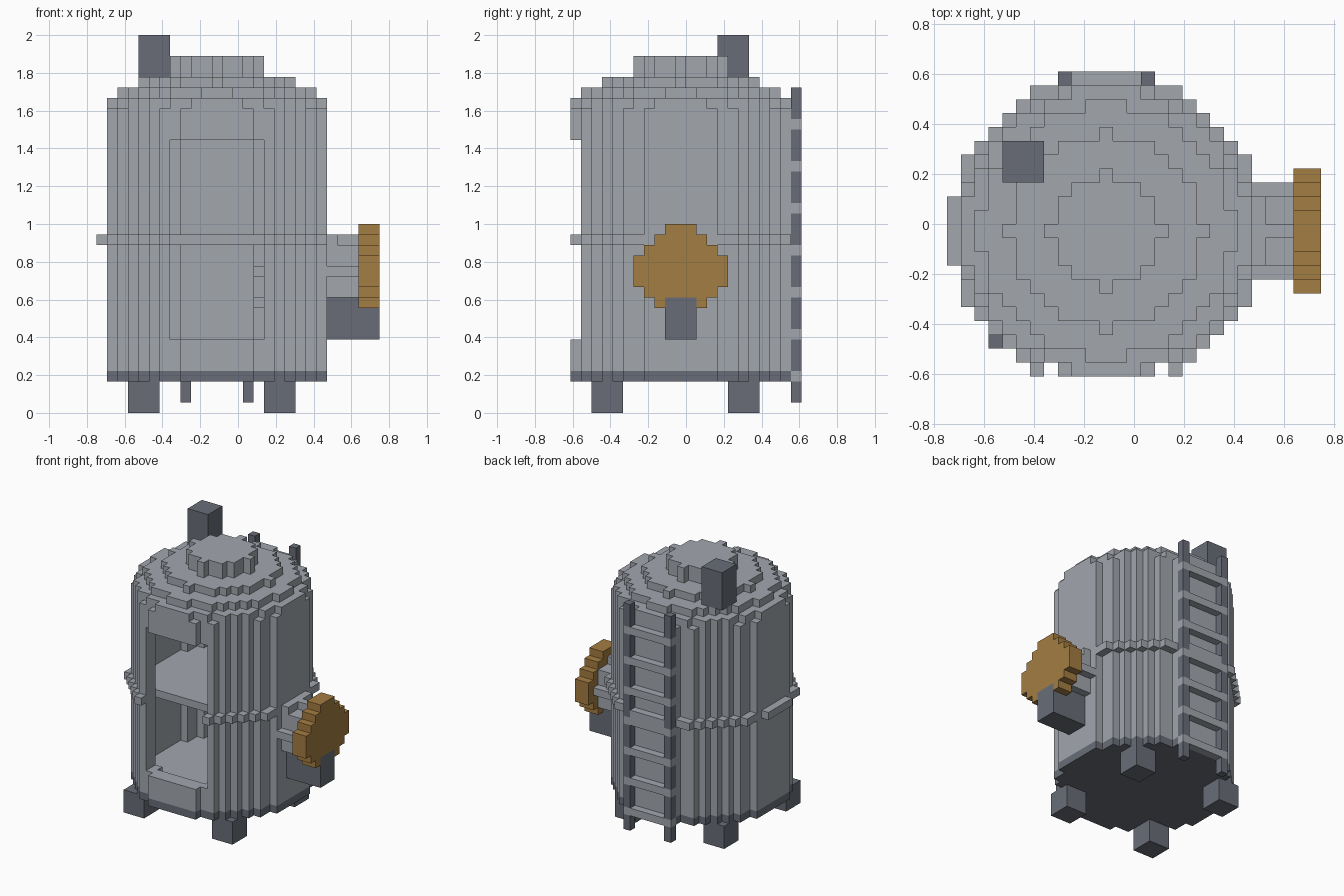
import bpy
import bmesh
import math
from mathutils import Vector

if "Cube" in bpy.data.objects:
    bpy.data.objects.remove(bpy.data.objects["Cube"])

U = 1 / 18                              # size of one block
ORIGIN = Vector((-13.5, -11, 0))        # block grid corner
CX, CY = 11.5, 10.5                     # tank axis on the block grid
AXLE_Z = 13.5                           # height of the valve axle


def material(name, color):
    m = bpy.data.materials.new(name)
    m.use_nodes = True
    m.diffuse_color = (*color, 1)
    bsdf = next(n for n in m.node_tree.nodes if n.type == 'BSDF_PRINCIPLED')
    bsdf.inputs["Base Color"].default_value = (*color, 1)
    bsdf.inputs["Roughness"].default_value = 0.8
    return m


LIGHT = material("light_grey_metal", (0.36, 0.385, 0.42))
DARK = material("dark_grey_metal", (0.138, 0.152, 0.185))
BRASS = material("brass", (0.37, 0.205, 0.054))


def extrude(name, base, offset, mat):
    """Extrude a flat outline, given in blocks, into a solid part."""
    bm = bmesh.new()
    face = bm.faces.new([bm.verts.new((Vector(p) + ORIGIN) * U) for p in base])
    top = bmesh.ops.extrude_face_region(bm, geom=[face], use_keep_orig=True)
    verts = [g for g in top["geom"] if isinstance(g, bmesh.types.BMVert)]
    bmesh.ops.translate(bm, verts=verts, vec=Vector(offset) * U)
    bmesh.ops.recalc_face_normals(bm, faces=bm.faces)
    mesh = bpy.data.meshes.new(name)
    bm.to_mesh(mesh)
    bm.free()
    mesh.materials.append(mat)
    obj = bpy.data.objects.new(name, mesh)
    bpy.context.collection.objects.link(obj)
    return obj


def block(name, x, y, z, mat):
    """Box between block coordinates."""
    base = [(x[0], y[0], z[0]), (x[1], y[0], z[0]), (x[1], y[1], z[0]), (x[0], y[1], z[0])]
    return extrude(name, base, (0, 0, z[1] - z[0]), mat)


def stepped_circle(r2):
    """Outline of the blocks whose squared distance is at most r2."""
    n = math.isqrt(r2)
    right = []
    for row in range(-n, n + 1):
        w = math.isqrt(r2 - row * row) + 0.5
        for p in ((w, row - 0.5), (w, row + 0.5)):
            if len(right) > 1 and right[-1][0] == right[-2][0] == w:
                right.pop()             # merge collinear points
            if not right or right[-1] != p:
                right.append(p)
    return right + [(-a, b) for a, b in reversed(right)]


def disc(name, r2, z0, z1, mat):
    """Stepped disc around the tank axis."""
    return extrude(name, [(CX + a, CY + b, z0) for a, b in stepped_circle(r2)], (0, 0, z1 - z0), mat)


def side_disc(name, r2, x0, x1, mat):
    """Stepped disc around the valve axle."""
    return extrude(name, [(x0, CY + a, AXLE_Z + b) for a, b in stepped_circle(r2)], (x1 - x0, 0, 0), mat)


def cut(obj, cutter):
    """Subtract the cutter and discard it."""
    cutter.hide_render = True
    mod = obj.modifiers.new("cut", 'BOOLEAN')
    mod.operation = 'DIFFERENCE'
    mod.solver = 'EXACT'
    mod.object = cutter
    bpy.context.view_layer.objects.active = obj
    bpy.ops.object.modifier_apply(modifier=mod.name)
    bpy.data.objects.remove(cutter)


# Base plate and hollow tank with a doorway
disc("base_plate", 110, 3, 4, DARK)
wall = disc("tank_wall", 110, 4, 29, LIGHT)
cut(wall, disc("cavity_cutter", 76, 5, 28, LIGHT))
cut(wall, block("door_cutter", (7, 16), (-3, 4), (7, 26), LIGHT))

# Outer band that carries on inside as a shelf
band = disc("band_and_shelf", 126, 16, 17, LIGHT)
cut(band, block("door_cutter", (7, 16), (-3, 3), (7, 26), LIGHT))

# Stepped lid
for name, r2, z0, z1 in (("rim", 104, 29, 30), ("lid_lower", 82, 30, 31),
                         ("lid_middle", 49, 31, 32), ("lid_cap", 16, 32, 34)):
    disc(name, r2, z0, z1, LIGHT)

# Chimney
block("chimney", (4, 7), (14, 17), (31, 36), DARK)

# Feet
for side, x in (("right", 3), ("left", 16)):
    for end, y in (("front", 2), ("back", 15)):
        block(f"foot_{end}_{side}", (x, x + 3), (y, y + 3), (0, 3), DARK)

# Ladder: rungs run through the rails
rungs = range(3, 28, 4)
for k in rungs:
    block("ladder_rung", (8, 15), (21, 22), (k, k + 1), LIGHT)
starts, ends = [1] + [k + 1 for k in rungs], list(rungs) + [31]
for side, x in (("right", 8), ("left", 14)):
    for z0, z1 in zip(starts, ends):
        block(f"ladder_rail_{side}", (x, x + 1), (21, 22), (z0, z1), DARK)

# Side pipe, brass wheel and the bracket under them
side_disc("side_pipe", 9, 15, 25, LIGHT)
wheel = side_disc("brass_wheel", 17, 25, 27, BRASS)
cut(wheel, block("bracket_cutter", (24, 28), (9, 12), (7, 11), BRASS))
block("bracket", (22, 27), (9, 12), (7, 11), DARK)
